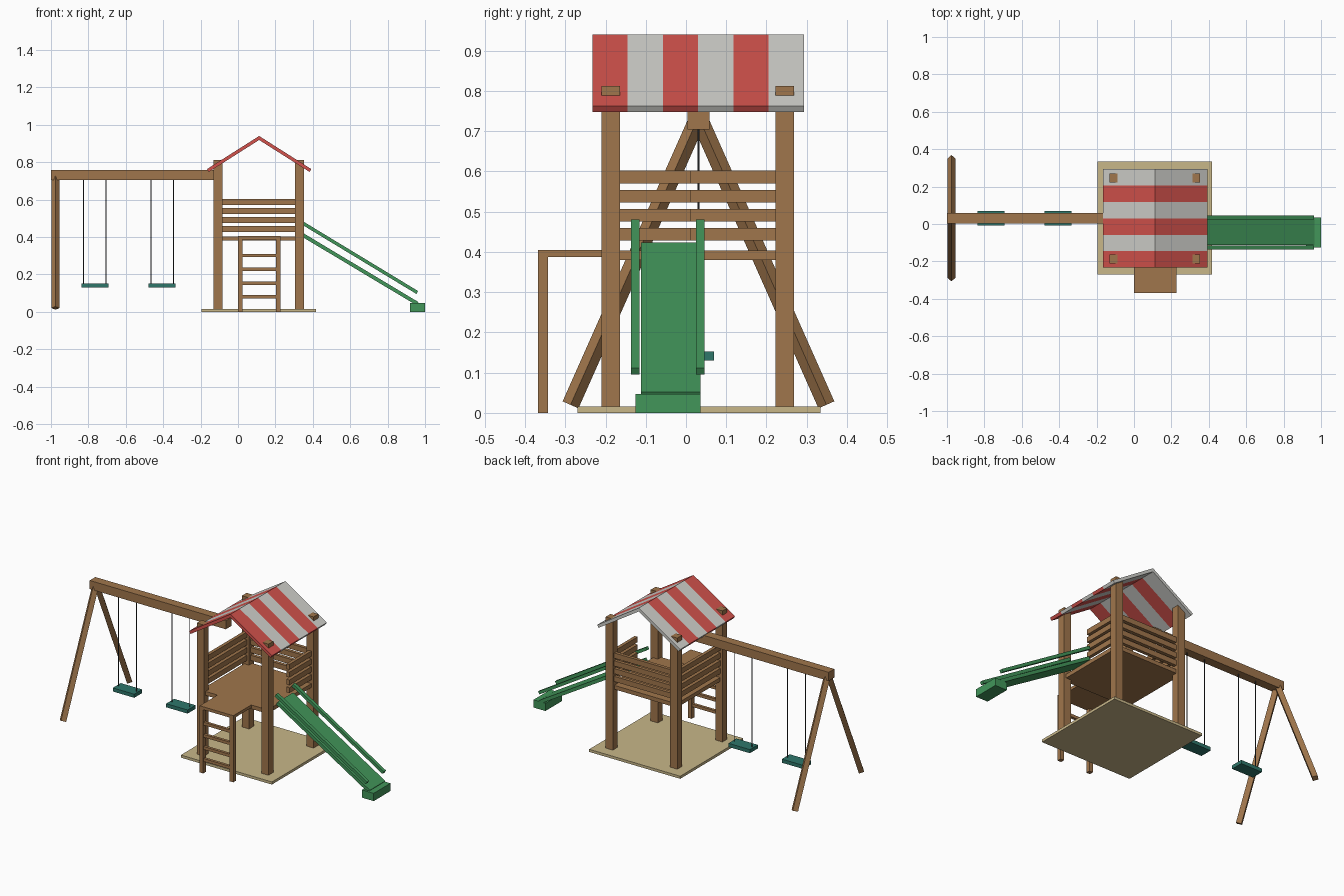
import bpy, bmesh, math
from mathutils import Vector

if "Cube" in bpy.data.objects:
    bpy.data.objects.remove(bpy.data.objects["Cube"])


def material(name, r, g, b):
    lin = [((c / 255 + 0.055) / 1.055) ** 2.4 for c in (r, g, b)]
    m = bpy.data.materials.new(name)
    m.diffuse_color = (*lin, 1)
    m.use_nodes = True
    m.node_tree.nodes["Principled BSDF"].inputs["Base Color"].default_value = m.diffuse_color
    return m


WOOD = material("wood", 160, 118, 76)
SAND = material("sand", 200, 183, 137)
RED = material("red canvas", 210, 82, 76)
WHITE = material("white canvas", 208, 208, 203)
GREEN = material("green plastic", 66, 150, 90)
TEAL = material("teal rubber", 46, 118, 106)
ROPE = material("dark rope", 60, 64, 68)


def add(name, bm, *mats):
    bmesh.ops.recalc_face_normals(bm, faces=bm.faces)
    me = bpy.data.meshes.new(name)
    bm.to_mesh(me)
    bm.free()
    for m in mats:
        me.materials.append(m)
    ob = bpy.data.objects.new(name, me)
    bpy.context.collection.objects.link(ob)
    return ob


def box(name, mat, x, y, z):
    """Box from (min, max) ranges."""
    bm = bmesh.new()
    bmesh.ops.create_cube(bm, size=1)
    for v in bm.verts:
        v.co = [(r[0] + r[1]) / 2 + c * (r[1] - r[0]) for c, r in zip(v.co, (x, y, z))]
    return add(name, bm, mat)


def rod(name, mat, a, b, radius, sides):
    """Round or square rod between two points."""
    a, b = Vector(a), Vector(b)
    bm = bmesh.new()
    bmesh.ops.create_cone(bm, cap_ends=True, segments=sides, radius1=radius,
                          radius2=radius, depth=(b - a).length)
    d = b - a
    ob = add(name, bm, mat)
    ob.location = (a + b) / 2
    ob.rotation_euler = (-math.atan2(d.y, d.z), 0, 0)
    return ob


def prism(name, points, ys, mats):
    """XZ outline swept through the y stations, materials alternating by bay."""
    bm = bmesh.new()
    rings = [[bm.verts.new((x, y, z)) for x, z in points] for y in ys]
    n = len(points)
    for k in range(len(ys) - 1):
        for i in range(n):
            j = (i + 1) % n
            f = bm.faces.new((rings[k][i], rings[k][j], rings[k + 1][j], rings[k + 1][i]))
            f.material_index = k % len(mats)
    for ring, k in ((rings[0], 0), (rings[-1], len(ys) - 2)):
        bm.faces.new(ring).material_index = k % len(mats)
    return add(name, bm, *mats)


# Sand base and tower posts
box("base", SAND, (-0.195, 0.417), (-0.27, 0.334), (0, 0.016))
PX = ((-0.13, -0.082), (0.304, 0.352))
PY = ((-0.21, -0.164), (0.223, 0.269))
for px in PX:
    for py in PY:
        box("tower_post", WOOD, px, py, (0.014, 0.813))

# Deck and landing above the ladder
box("deck", WOOD, (-0.115, 0.337), (-0.195, 0.254), (0.38, 0.404))
box("landing", WOOD, (0, 0.226), (-0.368, -0.195), (0.387, 0.405))

# Ladder
for x in (0, 0.202):
    box("ladder_rail", WOOD, (x, x + 0.024), (-0.368, -0.343), (0, 0.387))
for z in (0.08, 0.153, 0.227, 0.301):
    box("ladder_rung", WOOD, (0.024, 0.202), (-0.364, -0.347), (z - 0.009, z + 0.009))

# Railing slats: back, left, and half of the slide side
for i in range(4):
    z = (0.428 + i * 0.0473, 0.46 + i * 0.0473)
    box("back_slat", WOOD, (-0.082, 0.304), (0.236, 0.256), z)
    box("left_slat", WOOD, (-0.116, -0.096), (-0.164, 0.223), z)
    box("right_slat", WOOD, (0.318, 0.338), (0.01, 0.223), z)

# Striped gable roof
ridge, half, top, eave, t = 0.113, 0.279, 0.94, 0.763, 0.018
slope = math.atan2(top - eave, half)
dx, dz = t * math.sin(slope), t * math.cos(slope)
outline = [(ridge - half, eave), (ridge, top), (ridge + half, eave),
           (ridge + half - dx, eave - dz), (ridge, top - t / math.cos(slope)),
           (ridge - half + dx, eave - dz)]
prism("roof", outline, [-0.233 + i * 0.0877 for i in range(7)], (RED, WHITE))

# Swing beam and splayed legs
SY = 0.031
box("swing_beam", WOOD, (-1.0, -0.085), (SY - 0.027, SY + 0.027), (0.705, 0.757))
for s in (-1, 1):
    rod("swing_leg", WOOD, (-0.976, SY + s * 0.318, 0.02), (-0.976, SY + s * 0.006, 0.722), 0.0215, 4)

# Swings
for x in (-0.765, -0.406):
    box("swing_seat", TEAL, (x - 0.072, x + 0.072), (SY - 0.038, SY + 0.038), (0.13, 0.152))
    for s in (-1, 1):
        rod("swing_rope", ROPE, (x + s * 0.06, SY, 0.15), (x + s * 0.06, SY, 0.71), 0.0025, 8)


# Slide
def sloped(name, x0, z0, x1, z1, thick, ys):
    a = math.atan2(z0 - z1, x1 - x0)
    ox, oz = thick * math.sin(a), thick * math.cos(a)
    prism(name, [(x0, z0), (x1, z1), (x1 - ox, z1 - oz), (x0 - ox, z0 - oz)], ys, (GREEN,))


sloped("slide_bed", 0.345, 0.423, 0.965, 0.052, 0.02, (-0.112, 0.036))
for y in (-0.137, 0.025):
    sloped("slide_rail", 0.352, 0.481, 0.963, 0.111, 0.018, (y, y + 0.021))
box("slide_end", GREEN, (0.92, 1.0), (-0.125, 0.036), (0, 0.047))
